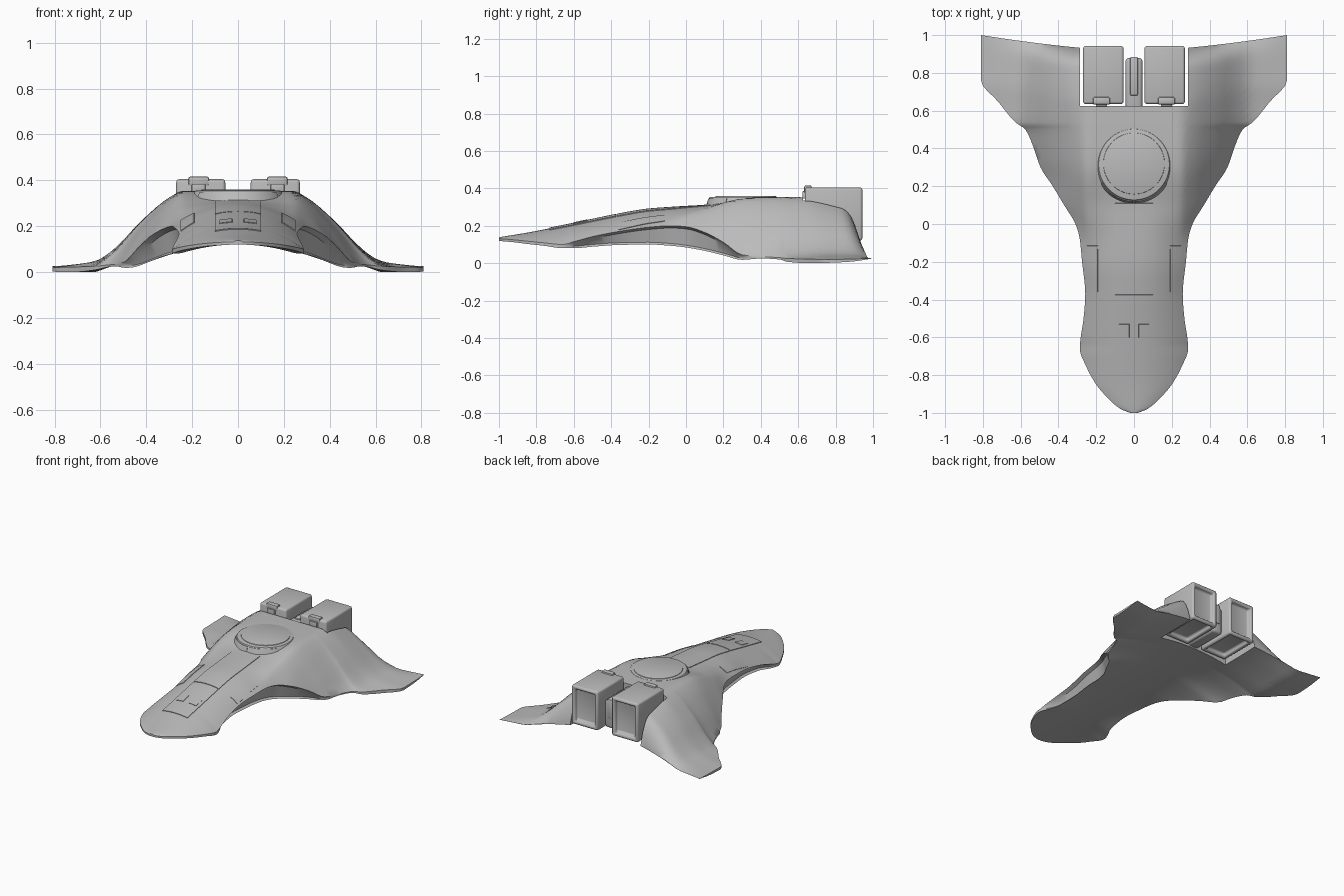
import bpy, bmesh, math
from mathutils import Matrix

if "Cube" in bpy.data.objects:
    bpy.data.objects.remove(bpy.data.objects["Cube"])

grey = bpy.data.materials.new("hull_grey")
grey.diffuse_color = (0.5, 0.5, 0.5, 1)
grey.use_nodes = True
grey.node_tree.nodes["Principled BSDF"].inputs["Base Color"].default_value = grey.diffuse_color


def finish(name, bm, mods=(), angle=30):
    """Turn a bmesh into a finished object, applying modifiers."""
    bmesh.ops.recalc_face_normals(bm, faces=bm.faces[:])
    me = bpy.data.meshes.new(name)
    bm.to_mesh(me)
    bm.free()
    ob = bpy.data.objects.new(name, me)
    bpy.context.collection.objects.link(ob)
    me.materials.append(grey)
    bpy.ops.object.select_all(action='DESELECT')
    ob.select_set(True)
    bpy.context.view_layer.objects.active = ob
    for kind, props in mods:
        m = ob.modifiers.new(kind, kind)
        for k, v in props.items():
            setattr(m, k, v)
        bpy.ops.object.modifier_apply(modifier=m.name)
    bpy.ops.object.shade_smooth_by_angle(angle=math.radians(angle))
    return ob


def box_bm(x0, x1, y0, y1, z0, z1):
    bm = bmesh.new()
    bmesh.ops.create_cube(bm, size=1, matrix=Matrix.Translation(
        ((x0 + x1) / 2, (y0 + y1) / 2, (z0 + z1) / 2)) @ Matrix.Diagonal((x1 - x0, y1 - y0, z1 - z0, 1)))
    return bm


def bevel(w, seg=3):
    return ('BEVEL', dict(width=w, segments=seg, limit_method='ANGLE'))


def curve(xs, vs):
    """Monotone smooth curve through key points."""
    n = len(xs)
    d = [(vs[i + 1] - vs[i]) / (xs[i + 1] - xs[i]) for i in range(n - 1)]
    m = [d[0]] + [0 if a * b <= 0 else 2 * a * b / (a + b) for a, b in zip(d, d[1:])] + [d[-1]]

    def f(x):
        x = min(max(x, xs[0]), xs[-1])
        i = max(j for j in range(n - 1) if xs[j] <= x)
        h = xs[i + 1] - xs[i]
        t = (x - xs[i]) / h
        return ((1 + 2 * t) * (1 - t) ** 2 * vs[i] + t * (1 - t) ** 2 * h * m[i]
                + t * t * (3 - 2 * t) * vs[i + 1] + t * t * (t - 1) * h * m[i + 1])
    return f


def smooth(t):
    t = min(max(t, 0), 1)
    return t * t * (3 - 2 * t)


# hull stations: y, half width, top height, rim upper height, rim lower height
KEYS = [(-1, .02, .138, .132, .12), (-.98, .07, .142, .13, .117), (-.93, .13, .15, .126, .113),
        (-.85, .2, .163, .118, .103), (-.75, .255, .182, .108, .092), (-.66, .287, .2, .1, .08),
        (-.6, .282, .212, .115, .08), (-.5, .267, .233, .142, .088), (-.37, .258, .26, .168, .097),
        (-.2, .275, .288, .192, .1), (-.08, .287, .297, .2, .093), (0, .31, .302, .195, .084),
        (.1, .37, .308, .165, .066), (.2, .43, .325, .112, .042), (.3, .495, .345, .045, .018),
        (.4, .53, .352, .035, .025), (.5, .575, .353, .03, .02), (.54, .63, .353, .025, .008),
        (.65, .72, .352, .022, 0), (.76, .81, .335, .02, .002), (.88, .81, .31, .022, .008),
        (1, .81, .3, .032, .025)]
cols = list(zip(*KEYS))
W, ZT, ZU, ZL = [curve(cols[0], c) for c in cols[1:]]
BELL = curve((0, .24, .3, .43, .54, .62, .7, .81), (1, 1, .92, .6, .255, .09, .045, 0))


def top(x, y):
    w, x = W(y), abs(x)
    g = 1 - min(x / w, 1) ** 2.2
    k = smooth((y + .15) / .4)
    if k > 0:
        e = BELL(w)
        g += k * ((BELL(min(x, w)) - e) / max(1 - e, 1e-3) - g)
    return ZU(y) + (ZT(y) - ZU(y)) * g


def bottom(x, y, wl):
    r = min(wl, .62)
    return ZL(y) + (.12 - ZL(y)) * max(0, 1 - (x / r) ** 2)


def warp(x, y):
    """Sweep the trailing edge back towards the wing tips."""
    if y <= .6:
        return y
    return .6 + (y - .6) * (.315 + .085 * min(abs(x) / .81, 1) ** 1.5) / .4


# hull: closed rings with a recessed side channel, lofted from nose to tail
ys = [a + (b - a) * i / 4 for a, b in zip(cols[0], cols[0][1:]) for i in range(4)] + [1]
S = [-1 + i / 20 for i in range(41)]
bm = bmesh.new()
rings = []
for y in ys:
    w, zu, zl = W(y), ZU(y), ZL(y)
    b = smooth((y + .66) / .15) * smooth((.34 - y) / .1)
    wl = w - .035 * b
    rim = min(.012, (zu - zl) * .3)
    f = max(.05, 1 - max(0, (y - .85) / .15) ** 3)
    up = []
    for s in S:
        base = bottom(wl * s, y, wl)
        up.append((w * s, base + (top(w * s, y) - base) * f))
    h0, h1 = zl, up[-1][1]
    rim = min(rim, (h1 - h0) * .3)
    ru, rl = (w - .028 * b, h1 - rim), (wl - .014 * b, h0 + rim)
    low = [(wl * s, bottom(wl * s, y, wl)) for s in reversed(S)]
    pts = [(-ru[0], ru[1])] + up + [ru, rl] + low + [(-rl[0], rl[1])]
    rings.append([bm.verts.new((x, warp(x, y), z)) for x, z in pts])
L = len(rings[0])
for A, B in zip(rings, rings[1:]):
    for j in range(L):
        bm.faces.new((A[j], A[(j + 1) % L], B[(j + 1) % L], B[j]))
for R in (rings[0], rings[-1]):
    for j in range(L // 2 - 1):
        bm.faces.new((R[j], R[j + 1], R[L - 2 - j], R[L - 1 - j]))
# engine bay cutter
cutter = finish("engine_bay_cutter", box_bm(-.285, .285, .625, 1.2, -.1, .6))
cutter.hide_render = True
cutter.hide_viewport = False
hull = finish("hull", bm, [('BOOLEAN', dict(operation='DIFFERENCE', solver='EXACT', object=cutter))], 35)
bpy.data.objects.remove(cutter)

# tail spine between the engines
finish("tail_spine", box_bm(-.045, .045, .6, .88, .13, .335), [bevel(.02)])
finish("spine_strip", box_bm(-.02, .02, .68, .885, .2, .345), [bevel(.006, 2)])

# engines with recessed nozzle and underside, plus front latch
for side, sx in (("left", -1), ("right", 1)):
    c = .1625 * sx
    bm = box_bm(c - .107, c + .107, .635, .943, .12, .405)
    bm.faces.ensure_lookup_table()
    bm.normal_update()
    for f in [f for f in bm.faces if f.normal.y > .9 or f.normal.z < -.9]:
        d = f.normal.copy()
        bmesh.ops.inset_region(bm, faces=[f], thickness=.04)
        hole = bmesh.ops.extrude_face_region(bm, geom=[f])['geom']
        bmesh.ops.translate(bm, verts=[v for v in hole if isinstance(v, bmesh.types.BMVert)], vec=-d * .03)
        bmesh.ops.delete(bm, geom=[f], context='FACES_ONLY')
    finish(side + "_engine", bm, [bevel(.014)])
    c = .172 * sx
    finish(side + "_engine_latch", box_bm(c - .045, c + .045, .632, .672, .375, .416), [bevel(.008, 2)])
    finish(side + "_latch_foot", box_bm(c - .03, c + .03, .622, .66, .345, .385), [bevel(.005, 2)])


# cockpit drum with sloping front, roof hatch and two windows
def drum(name, r0, r1, z0, z1, y, bev):
    bm = bmesh.new()
    bmesh.ops.create_cone(bm, cap_ends=True, segments=64, radius1=r0, radius2=r1, depth=z1 - z0,
                          matrix=Matrix.Translation((0, y, (z0 + z1) / 2)))
    finish(name, bm, [bevel(bev, 2)])


drum("cockpit", .215, .188, .285, .355, .315, .004)
drum("cockpit_roof_hatch", .164, .162, .345, .359, .32, .002)
for side, sx in (("left", -1), ("right", 1)):
    bm = bmesh.new()
    rows = []
    for i in range(13):
        a = math.radians(-90 + sx * (2 + 58 * i / 12))
        rows.append([bm.verts.new((r * math.cos(a), .315 + r * math.sin(a), z))
                     for r, z in ((.2055, .318), (.195, .347), (.188, .347), (.199, .318))])
    for A, B in zip(rows, rows[1:]):
        for j in range(4):
            bm.faces.new((A[j], A[(j + 1) % 4], B[(j + 1) % 4], B[j]))
    bm.faces.new(rows[0])
    bm.faces.new(rows[-1])
    finish(side + "_cockpit_window", bm)


# thin plates that follow the hull surface
def plate(name, x0, x1, y0, y1, off, n=16):
    bm = bmesh.new()
    g = [[bm.verts.new((x, y, top(x, y) + off)) for x in [x0 + (x1 - x0) * i / 10 for i in range(11)]]
         for y in [y0 + (y1 - y0) * j / n for j in range(n + 1)]]
    for A, B in zip(g, g[1:]):
        for j in range(10):
            bm.faces.new((A[j], A[j + 1], B[j + 1], B[j]))
    finish(name, bm, [('SOLIDIFY', dict(thickness=.009, offset=0))])


plate("nose_panel", -.1, .1, -.73, -.374, 0)
plate("neck_panel", -.1, .1, -.366, .11, 0)
for side, sx in (("left", -1), ("right", 1)):
    plate(side + "_nose_hatch", sx * .025, sx * .08, -.6, -.53, .003, 4)
    plate(side + "_neck_hatch", sx * .19, sx * .248, -.36, -.115, -.001)
